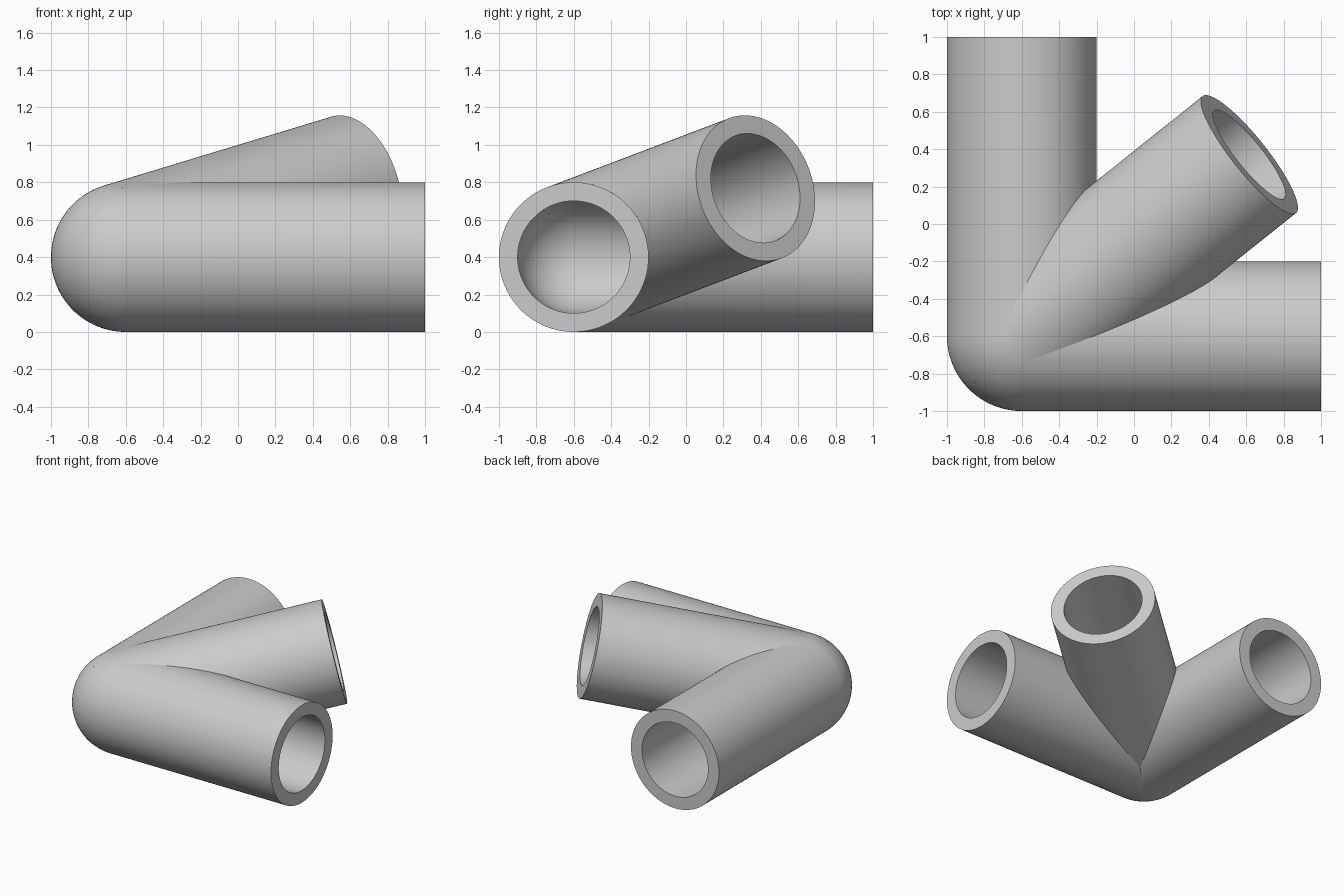
import bpy
import bmesh
import math
from mathutils import Vector

OUTER, BORE, LENGTH = 0.4, 0.3, 1.6
SEGMENTS, ARC_STEPS = 128, 24
CORNER = Vector((-0.6, -0.6, 0.4))

cube = bpy.data.objects.get("Cube")
if cube:
    bpy.data.objects.remove(cube, do_unlink=True)

grey = bpy.data.materials.new("plain_grey")
grey.use_nodes = True
colour = (0.6, 0.6, 0.6, 1.0)
grey.diffuse_color = colour
grey.node_tree.nodes["Principled BSDF"].inputs["Base Color"].default_value = colour

# The three arms leave one rounded corner
directions = {
    "left_tube": Vector((1, 0, 0)),
    "back_tube": Vector((0, 1, 0)),
    "raised_diagonal_tube": Vector((1.215, 0.97, 0.368)).normalized(),
}


def quarter_arc(radius):
    """Points from the closed pole to the start of the straight wall."""
    angles = [math.pi / 2 * i / ARC_STEPS for i in range(ARC_STEPS + 1)]
    return [Vector((radius * math.sin(a), 0, -radius * math.cos(a))) for a in angles]


def make_tube(name, direction):
    bm = bmesh.new()

    # Hollow tube with a domed closed end, turned from its wall profile
    profile = quarter_arc(OUTER)
    profile += [Vector((OUTER, 0, LENGTH)), Vector((BORE, 0, LENGTH))]
    profile += reversed(quarter_arc(BORE))
    verts = [bm.verts.new(p) for p in profile]
    edges = [bm.edges.new(pair) for pair in zip(verts, verts[1:])]
    bmesh.ops.spin(bm, geom=verts + edges, cent=(0, 0, 0), axis=(0, 0, 1),
                   angle=2 * math.pi, steps=SEGMENTS)
    bmesh.ops.remove_doubles(bm, verts=bm.verts[:], dist=0.0001)
    bmesh.ops.recalc_face_normals(bm, faces=bm.faces[:])
    turn = Vector((0, 0, 1)).rotation_difference(direction).to_matrix()
    bmesh.ops.rotate(bm, verts=bm.verts[:], cent=(0, 0, 0), matrix=turn)

    # Mitre against every other arm, so walls and bores meet cleanly
    for other in directions.values():
        if other is not direction:
            bmesh.ops.bisect_plane(
                bm, geom=bm.verts[:] + bm.edges[:] + bm.faces[:], dist=0.00001,
                plane_co=(0, 0, 0), plane_no=direction - other, clear_inner=True)
    bmesh.ops.translate(bm, verts=bm.verts[:], vec=CORNER)

    mesh = bpy.data.meshes.new(name)
    bm.to_mesh(mesh)
    bm.free()
    mesh.materials.append(grey)
    mesh.shade_smooth()
    mesh.set_sharp_from_angle(angle=math.radians(30))
    bpy.context.collection.objects.link(bpy.data.objects.new(name, mesh))


for tube_name, tube_direction in directions.items():
    make_tube(tube_name, tube_direction)
